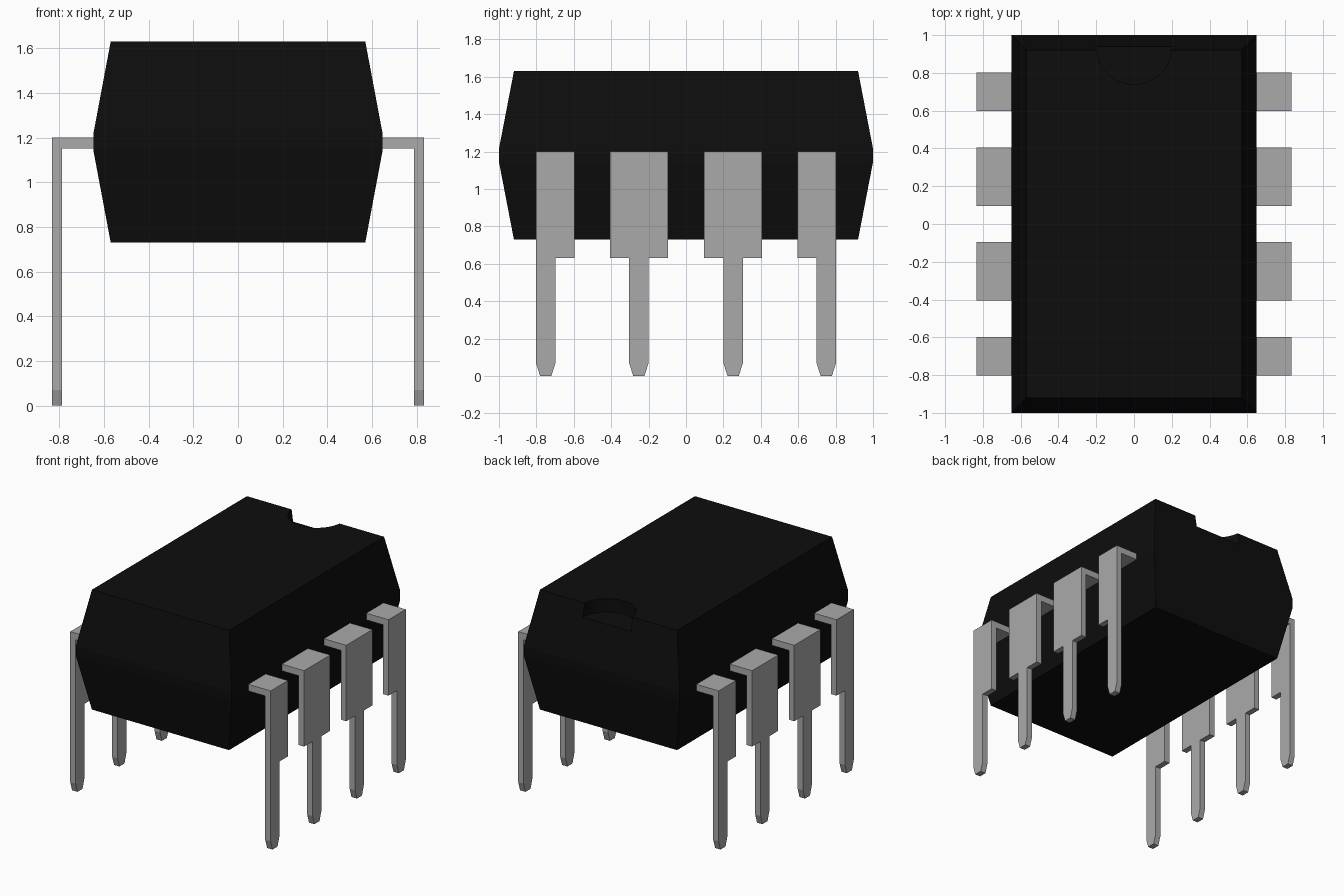
import bpy, bmesh
from mathutils import Matrix

if "Cube" in bpy.data.objects:
    bpy.data.objects.remove(bpy.data.objects["Cube"])


def material(name, value):
    m = bpy.data.materials.new(name)
    m.diffuse_color = (value, value, value, 1)
    m.use_nodes = True
    m.node_tree.nodes["Principled BSDF"].inputs["Base Color"].default_value = m.diffuse_color
    return m


black = material("black plastic", 0.004)
grey = material("grey metal", 0.4)


def finish(name, bm, mat):
    bmesh.ops.recalc_face_normals(bm, faces=bm.faces)
    mesh = bpy.data.meshes.new(name)
    bm.to_mesh(mesh)
    bm.free()
    mesh.materials.append(mat)
    ob = bpy.data.objects.new(name, mesh)
    bpy.context.collection.objects.link(ob)
    return ob


# Package body: stacked rectangular sections, widest at the middle band
bm = bmesh.new()
rings = []
for hx, hy, z in [(0.57, 0.92, 0.73), (0.648, 1.0, 1.145),
                  (0.648, 1.0, 1.215), (0.57, 0.92, 1.63)]:
    rings.append([bm.verts.new((sx * hx, sy * hy, z))
                  for sx, sy in [(-1, -1), (1, -1), (1, 1), (-1, 1)]])
for low, high in zip(rings, rings[1:]):
    for i in range(4):
        j = (i + 1) % 4
        bm.faces.new((low[i], low[j], high[j], high[i]))
bm.faces.new(rings[0][::-1])
bm.faces.new(rings[-1])
body = finish("package_body", bm, black)

# Round orientation notch at the back of the top face
bm = bmesh.new()
bmesh.ops.create_cone(bm, cap_ends=True, segments=40, radius1=0.2, radius2=0.2,
                      depth=0.3, matrix=Matrix.Translation((0, 0.94, 1.68)))
cutter = finish("notch_cutter", bm, black)
cutter.hide_render = True
mod = body.modifiers.new("notch", 'BOOLEAN')
mod.operation = 'DIFFERENCE'
mod.solver = 'EXACT'
mod.object = cutter
bpy.context.view_layer.objects.active = body
bpy.ops.object.modifier_apply(modifier=mod.name)
bpy.data.objects.remove(cutter)


# Bent lead: flat blade with a tapered pin, plus a shoulder into the body
def lead(name, side, flip, y0, y1, pin):
    bm = bmesh.new()
    top, step, taper = 1.2, 0.63, 0.07
    a, b = pin - 0.052, pin + 0.052
    if abs(a - y0) < 0.01:
        a = y0
    outline = [(y0, top), (y0, step), (a, step), (a, taper), (pin - 0.03, 0),
               (pin + 0.03, 0), (b, taper), (b, step), (y1, step), (y1, top)]
    if a == y0:
        outline.pop(1)
        outline.pop(1)
    xi, xo = side * 0.788, side * 0.833
    blade = bm.faces.new([bm.verts.new((xi, flip * y, z)) for y, z in outline])
    ext = bmesh.ops.extrude_face_region(bm, geom=[blade], use_keep_orig=True)
    bmesh.ops.translate(bm, vec=(xo - xi, 0, 0),
                        verts=[g for g in ext["geom"] if isinstance(g, bmesh.types.BMVert)])
    xb = side * 0.6
    box = Matrix.Translation(((xb + xi) / 2, flip * (y0 + y1) / 2, 1.175)) \
        @ Matrix.Diagonal((abs(xi - xb), y1 - y0, 0.05, 1))
    bmesh.ops.create_cube(bm, size=1, matrix=box)
    finish(name, bm, grey)


# Four leads per side, mirrored front to back
for side, label in [(-1, "left"), (1, "right")]:
    for flip, end in [(1, "front"), (-1, "back")]:
        lead(f"{label}_{end}_corner_lead", side, flip, -0.802, -0.597, -0.75)
        lead(f"{label}_{end}_inner_lead", side, flip, -0.405, -0.095, -0.252)
